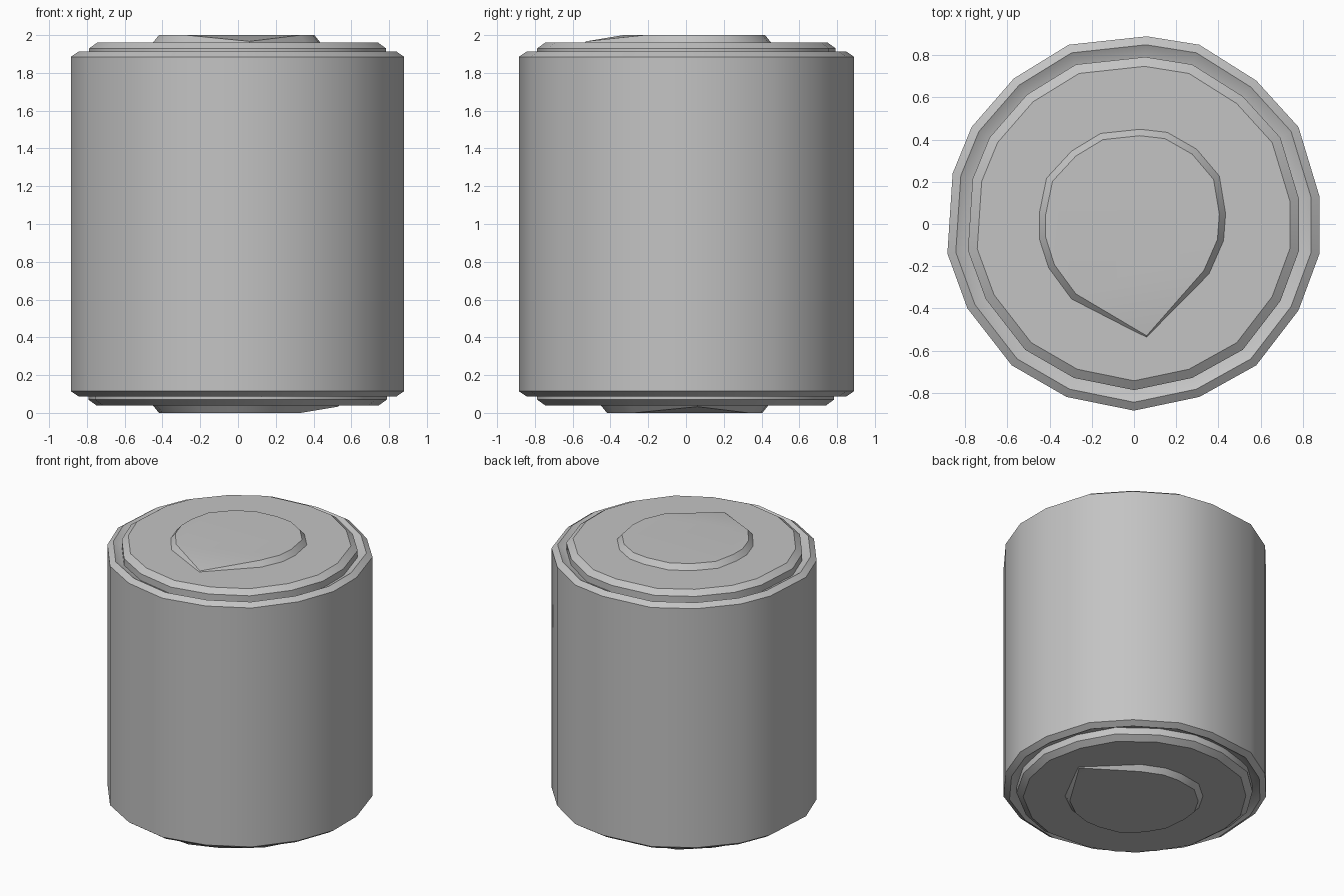
import bpy
import bmesh
import math

cube = bpy.data.objects.get("Cube")
if cube:
    bpy.data.objects.remove(cube, do_unlink=True)

# One plain grey for every part
grey = bpy.data.materials.new("plain grey")
grey.use_nodes = True
colour = (0.55, 0.55, 0.55, 1)
grey.diffuse_color = colour
grey.node_tree.nodes["Principled BSDF"].inputs["Base Color"].default_value = colour

# Slightly uneven outlines, both clockwise from the back
DRUM = [(.06, .89), (.31, .85), (.58, .68), (.78, .46), (.88, .13), (.88, -.14),
        (.78, -.41), (.58, -.67), (.31, -.82), (0, -.885), (-.32, -.82), (-.58, -.67),
        (-.79, -.4), (-.885, -.14), (-.86, .24), (-.77, .46), (-.57, .69), (-.31, .85)]
HUB = [(.03, .455), (.16, .44), (.3, .36), (.41, .23), (.44, .05), (.43, -.08),
       (.36, -.24), (.06, -.545), (-.3, -.36), (-.41, -.21), (-.455, -.07),
       (-.455, .05), (-.42, .22), (-.3, .35), (-.16, .435)]
TIP = 7


def add_ring(bm, outline, scale, z):
    return [bm.verts.new((x * scale, y * scale, z)) for x, y in outline]


def finish(bm, name):
    bmesh.ops.recalc_face_normals(bm, faces=bm.faces)
    mesh = bpy.data.meshes.new(name)
    bm.to_mesh(mesh)
    bm.free()
    mesh.materials.append(grey)
    obj = bpy.data.objects.new(name, mesh)
    bpy.context.collection.objects.link(obj)
    bpy.ops.object.select_all(action='DESELECT')
    obj.select_set(True)
    bpy.context.view_layer.objects.active = obj
    bpy.ops.object.shade_smooth_by_angle(angle=math.radians(30))


def loft(bm, outline, profile):
    rings = [add_ring(bm, outline, s, z) for s, z in profile]
    n = len(outline)
    for a, b in zip(rings, rings[1:]):
        for i in range(n):
            j = (i + 1) % n
            bm.faces.new((a[i], a[j], b[j], b[i]))
    bm.faces.new(rings[0])
    bm.faces.new(rings[-1])


def place_end(bm, bottom):
    # The lower end is flipped and turned a quarter
    if bottom:
        for v in bm.verts:
            x, y, z = v.co
            v.co = (-y, x, 2 - z)


# Drum with a raised rim at each end
rim = [(1, 1.885), (.955, 1.912), (.89, 1.88)]
bm = bmesh.new()
loft(bm, DRUM, [(s, 2 - z) for s, z in reversed(rim)] + rim)
finish(bm, "drum")

for bottom in (False, True):
    end = "bottom" if bottom else "top"

    # Bevelled end cap
    bm = bmesh.new()
    loft(bm, DRUM, [(.89, 1.86), (.89, 1.93), (.84, 1.962)])
    place_end(bm, bottom)
    finish(bm, end + "_cap")

    # Raised hub whose pointed tip slopes down to the cap
    bm = bmesh.new()
    base = add_ring(bm, HUB, 1, 1.955)
    crown = add_ring(bm, HUB, .92, 2)
    crown[TIP].co = (.06, -.53, 1.967)
    n = len(HUB)
    for i in range(n):
        j = (i + 1) % n
        bm.faces.new((base[i], base[j], crown[j], crown[i]))
    bm.faces.new(crown[:TIP] + crown[TIP + 1:])
    bm.faces.new(crown[TIP - 1:TIP + 2])
    bm.faces.new(base)
    place_end(bm, bottom)
    finish(bm, end + "_hub")
